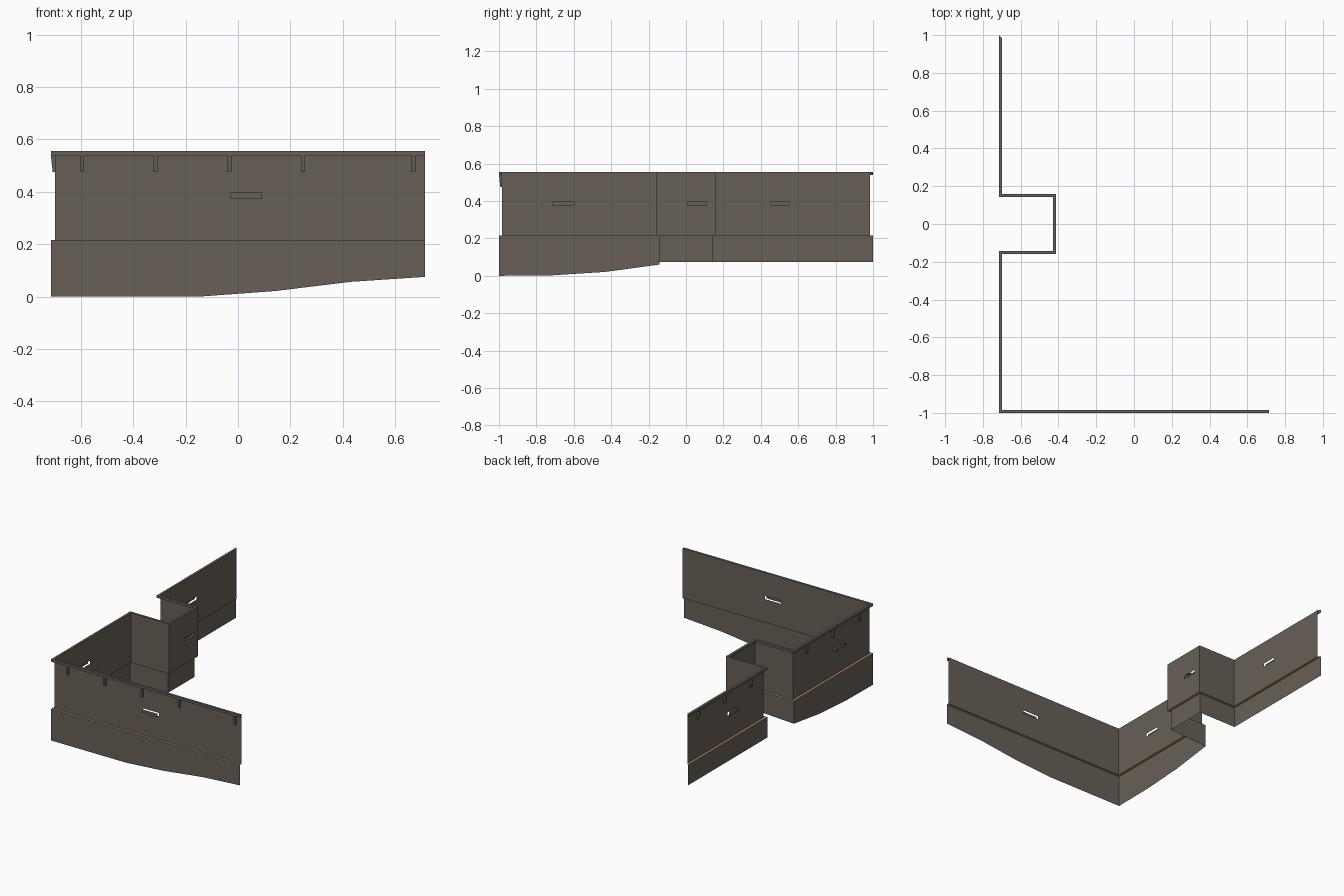
import bpy
from mathutils import Vector

if "Cube" in bpy.data.objects:
    bpy.data.objects.remove(bpy.data.objects["Cube"])

# ---------- colours ----------
def material(name, rgb):
    m = bpy.data.materials.new(name)
    m.diffuse_color = (*rgb, 1)
    m.use_nodes = True
    m.node_tree.nodes["Principled BSDF"].inputs["Base Color"].default_value = m.diffuse_color
    return m

BROWN = material("dark brown wall", (0.140, 0.117, 0.094))
TAN = material("tan ledge", (0.42, 0.27, 0.15))

def make(name, quads, mat):
    """Object from a list of polygons, with shared corners welded."""
    index, faces = {}, []
    for q in quads:
        faces.append([index.setdefault(tuple(round(c, 5) for c in p), len(index)) for p in q])
    me = bpy.data.meshes.new(name)
    me.from_pydata(list(index), [], faces)
    me.materials.append(mat)
    ob = bpy.data.objects.new(name, me)
    bpy.context.collection.objects.link(ob)
    return ob

# ---------- plan: outer line (plinth, cornice) and inner line (upper wall) ----------
E, D = 0.715, 0.016
N, X = 0.143, -0.428                     # notch half width and depth line
outer = [(-E, 1), (-E, N), (X, N), (X, -N), (-E, -N), (-E, -1), (E, -1)]
inner = [(-E + D, 1 - D), (-E + D, N + D), (X + D, N + D), (X + D, -N - D),
         (-E + D, -N - D), (-E + D, -1 + D), (E, -1 + D)]
Z_LEDGE, Z_CORN, Z_TOP = 0.215, 0.539, 0.555
SEGS = range(len(outer) - 1)

def at(p, z):
    return (p[0], p[1], z)

def strip(a, za, b, zb):
    """Ribbon between two plan lines at two heights."""
    return [(at(a[i], za), at(a[i + 1], za), at(b[i + 1], zb), at(b[i], zb)) for i in SEGS]

# ---------- plinth following the sloping ground ----------
ground = [(-E, 1, .075), (-E, N, .075), (X, N, .075), (X, -N, .075), (-E, -N, .06),
          (-E, -.43, .021), (-E, -.71, .003), (-E, -1, 0), (-N, -1, 0),
          (N, -1, .021), (.43, -1, .056), (E, -1, .075)]
make("plinth", [(a, b, (b[0], b[1], Z_LEDGE), (a[0], a[1], Z_LEDGE))
                for a, b in zip(ground, ground[1:])], BROWN)
make("plinth_ledge", strip(outer, Z_LEDGE, inner, Z_LEDGE), TAN)

# ---------- cornice ----------
corn = (strip(outer, Z_CORN, outer, Z_TOP) + strip(outer, Z_TOP, inner, Z_TOP)
        + strip(inner, Z_TOP, inner, Z_CORN) + strip(inner, Z_CORN, outer, Z_CORN))
for i in (0, -1):
    corn.append((at(outer[i], Z_CORN), at(outer[i], Z_TOP), at(inner[i], Z_TOP), at(inner[i], Z_CORN)))
make("cornice", corn, BROWN)

# ---------- upper wall with slots, and a cover plate in front of each ----------
slots = {0: ((-E, .503), .049), 2: ((X, .06), .049), 4: ((-E, -.655), .056), 5: ((.032, -1), .06)}
# the left front stretch is segment 4, the front is segment 5
wall, plates = [], []
for i in SEGS:
    a, b = Vector(inner[i]), Vector(inner[i + 1])
    d = (b - a).normalized()
    out = Vector((d.y, -d.x))
    L = (b - a).length
    cols, rows = [0, L], [Z_LEDGE, Z_CORN]
    if i in slots:
        c, h = slots[i]
        t = (Vector(c) - a).dot(d)
        cols, rows = [0, t - h, t + h, L], [Z_LEDGE, .375, .397, Z_CORN]
    for u in range(len(cols) - 1):
        for v in range(len(rows) - 1):
            hole = len(cols) == 4 and u == 1 and v == 1
            p, q = a + d * cols[u], a + d * cols[u + 1]
            if hole:
                p, q = p + out * D * .9, q + out * D * .9
            quad = (at(p, rows[v]), at(q, rows[v]), at(q, rows[v + 1]), at(p, rows[v + 1]))
            (plates if hole else wall).append(quad)
make("upper_wall", wall, BROWN)
make("slot_covers", plates, BROWN)

# ---------- brackets under the cornice ----------
def bracket(name, pos, along, out):
    w = Vector(along) * .0075
    o = Vector(out)
    prof = [(0, Z_CORN), (D, Z_CORN), (D * .55, .476), (0, .476)]
    s = [[at(Vector(pos) + o * r + w * k, z) for r, z in prof] for k in (-1, 1)]
    quads = [s[0], s[1][::-1]]
    for j in range(4):
        k = (j + 1) % 4
        quads.append((s[0][k], s[0][j], s[1][j], s[1][k]))
    make(name, quads, BROWN)

for n, x in enumerate((-.595, -.315, -.033, .248, .67)):
    bracket(f"front_bracket_{n + 1}", (x, -1 + D), (1, 0), (0, -1))
for n, y in enumerate((-.87, -.585, -.3, .3, .585, .87)):
    bracket(f"left_bracket_{n + 1}", (-E + D, y), (0, -1), (-1, 0))
